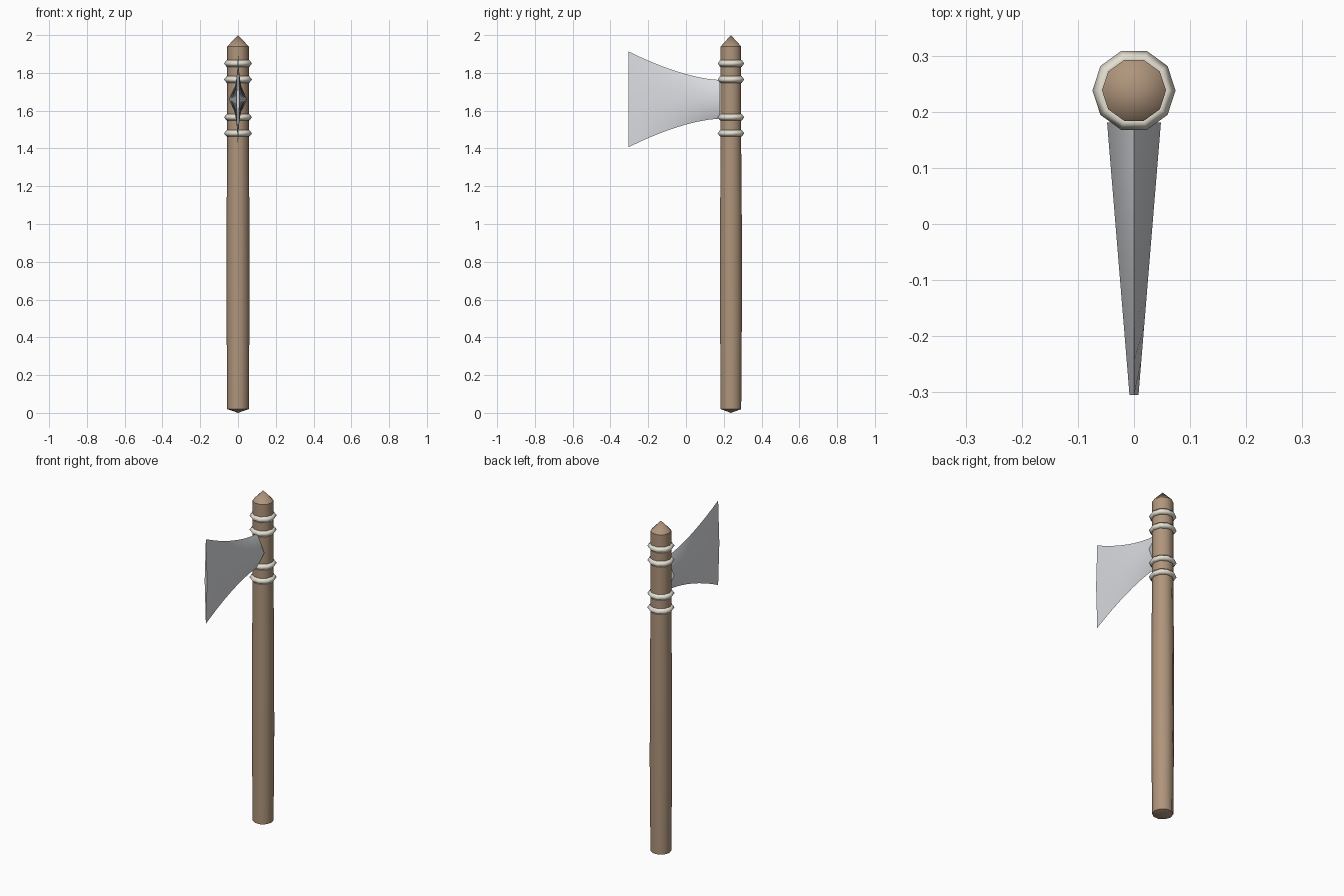
import bpy, bmesh, math

if "Cube" in bpy.data.objects:
    bpy.data.objects.remove(bpy.data.objects["Cube"])

AXIS_Y = 0.238   # handle axis
MID_Z = 1.66     # blade centre height
SIDES = 10


def material(name, rgb):
    m = bpy.data.materials.new(name)
    m.diffuse_color = (*rgb, 1)
    m.use_nodes = True
    m.node_tree.nodes["Principled BSDF"].inputs["Base Color"].default_value = m.diffuse_color
    return m


def finish(name, bm, mat, angle):
    bmesh.ops.recalc_face_normals(bm, faces=bm.faces)
    mesh = bpy.data.meshes.new(name)
    bm.to_mesh(mesh)
    bm.free()
    ob = bpy.data.objects.new(name, mesh)
    bpy.context.collection.objects.link(ob)
    mesh.materials.append(mat)
    bpy.ops.object.select_all(action='DESELECT')
    ob.select_set(True)
    bpy.context.view_layer.objects.active = ob
    bpy.ops.object.shade_smooth_by_angle(angle=math.radians(angle))
    return ob


def bridge(bm, a, b):
    n = len(a)
    for i in range(n):
        j = (i + 1) % n
        bm.faces.new((a[i], a[j], b[j], b[i]))


def circle(bm, r, z):
    return [bm.verts.new((r * math.cos(math.tau * i / SIDES),
                          AXIS_Y + r * math.sin(math.tau * i / SIDES), z))
            for i in range(SIDES)]


wood = material("wood", (0.43, 0.30, 0.20))
steel = material("steel", (0.72, 0.73, 0.76))
cord = material("cord", (0.78, 0.74, 0.64))

# Handle: ten-sided shaft with pointed top and shallow pointed foot
bm = bmesh.new()
rings = [circle(bm, r, z) for r, z in
         [(0.057, 0.02), (0.061, 0.55), (0.060, 1.1), (0.057, 1.4), (0.057, 1.94)]]
for a, b in zip(rings, rings[1:]):
    bridge(bm, a, b)
for ring, z in ((rings[0], 0.0), (rings[-1], 2.0)):
    tip = bm.verts.new((0, AXIS_Y, z))
    for i in range(SIDES):
        bm.faces.new((ring[i], ring[(i + 1) % SIDES], tip))
finish("handle", bm, wood, 40)

# Bindings: four ten-sided bands with a diamond section
for n, z in enumerate((1.85, 1.765, 1.565, 1.48), 1):
    bm = bmesh.new()
    loops = [circle(bm, 0.060 + dr, z + dz) for dr, dz in
             [(0.014, 0), (0, 0.018), (-0.014, 0), (0, -0.018)]]
    for i in range(4):
        bridge(bm, loops[i], loops[(i + 1) % 4])
    finish(f"binding_{n}", bm, cord, 180)

# Blade: diamond sections that flare in height and thin towards the edge
bm = bmesh.new()
ROOT, EDGE, STEPS = 0.181, -0.305, 8
sections = []
for s in range(STEPS + 1):
    t = s / STEPS
    y = ROOT + (EDGE - ROOT) * t
    w = 0.048 + (0.008 - 0.048) * t
    h = 0.102 + 0.152 * t ** 1.6
    sections.append([bm.verts.new((x, y, MID_Z + dz)) for x, dz in
                     [(w, 0), (0, h), (-w, 0), (0, -h)]])
for a, b in zip(sections, sections[1:]):
    bridge(bm, a, b)
bm.faces.new(sections[0])
bm.faces.new(sections[-1])
finish("blade", bm, steel, 60)
